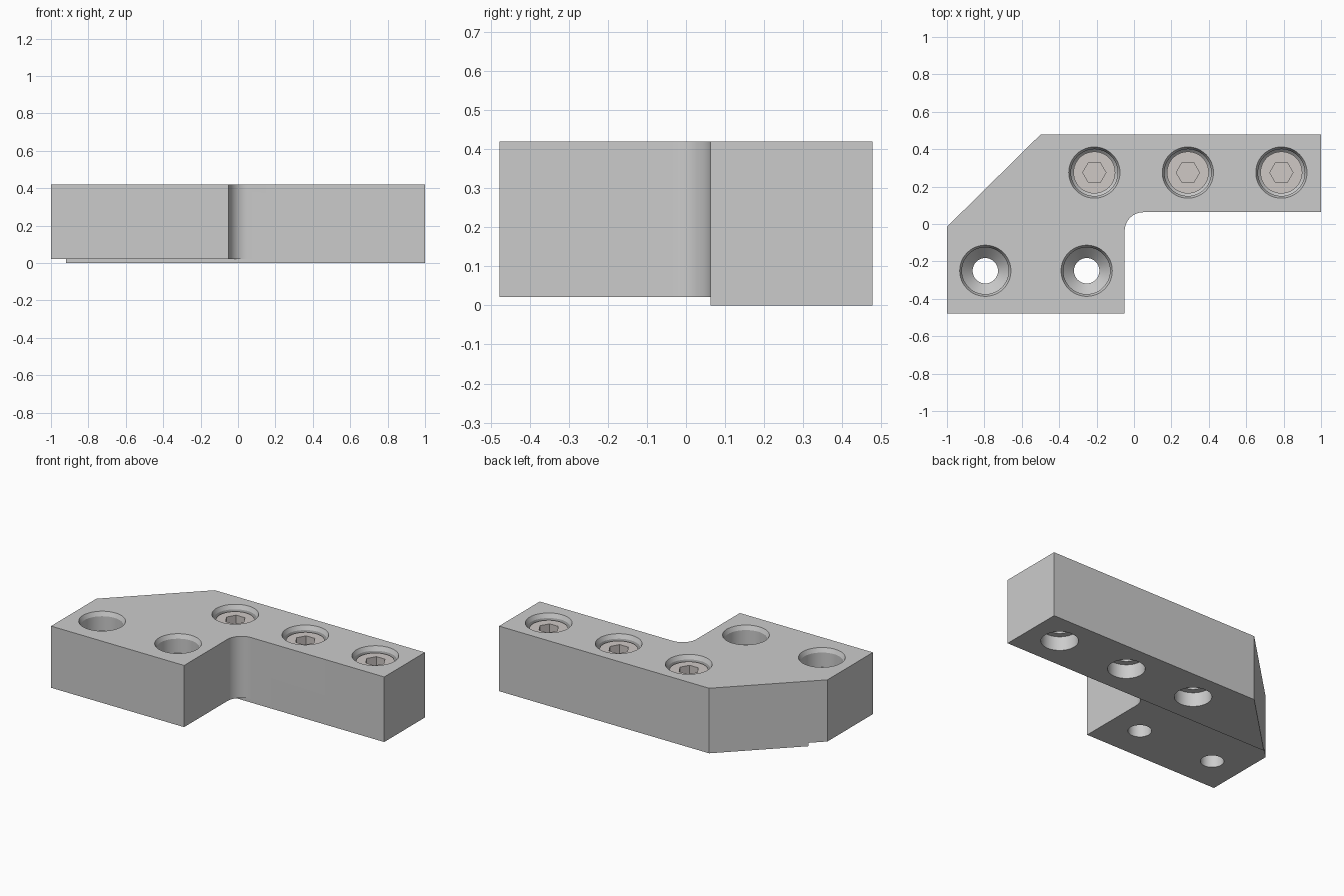
import bpy, bmesh
from math import sin, cos, pi, radians

if "Cube" in bpy.data.objects:
    bpy.data.objects.remove(bpy.data.objects["Cube"])

SEG = 48


def make_object(name, bm):
    bmesh.ops.recalc_face_normals(bm, faces=bm.faces)
    mesh = bpy.data.meshes.new(name)
    bm.to_mesh(mesh)
    bm.free()
    ob = bpy.data.objects.new(name, mesh)
    bpy.context.collection.objects.link(ob)
    return ob


def prism(name, outline, z0, z1):
    bm = bmesh.new()
    low = [bm.verts.new((x, y, z0)) for x, y in outline]
    high = [bm.verts.new((x, y, z1)) for x, y in outline]
    bm.faces.new(low)
    bm.faces.new(high)
    n = len(outline)
    for i in range(n):
        j = (i + 1) % n
        bm.faces.new((low[i], low[j], high[j], high[i]))
    return make_object(name, bm)


def turned(name, profile, x, y, seg=SEG):
    """Closed solid of revolution from (radius, z) points."""
    bm = bmesh.new()
    rings = [[bm.verts.new((x + r * cos(2 * pi * i / seg), y + r * sin(2 * pi * i / seg), z))
              for i in range(seg)] for r, z in profile]
    bm.faces.new(rings[0])
    bm.faces.new(rings[-1])
    for a, b in zip(rings, rings[1:]):
        for i in range(seg):
            j = (i + 1) % seg
            bm.faces.new((a[i], a[j], b[j], b[i]))
    return make_object(name, bm)


def cut(ob, cutter):
    cutter.hide_render = True
    mod = ob.modifiers.new("cut", 'BOOLEAN')
    mod.operation = 'DIFFERENCE'
    mod.solver = 'EXACT'
    mod.object = cutter
    bpy.context.view_layer.objects.active = ob
    bpy.ops.object.modifier_apply(modifier=mod.name)
    bpy.data.objects.remove(cutter)


def smooth(ob):
    bpy.ops.object.select_all(action='DESELECT')
    ob.select_set(True)
    bpy.context.view_layer.objects.active = ob
    bpy.ops.object.shade_smooth_by_angle(angle=radians(20))


# L-shaped block with filleted inner corner and chamfered back corner
fillet = [(0.05 + 0.1 * cos(radians(a)), -0.037 + 0.1 * sin(radians(a)))
          for a in range(180, 89, -9)]
outline = ([(-1, -0.478), (-0.048, -0.478), (-0.05, -0.1)] + fillet +
           [(1, 0.063), (1, 0.478), (-0.5, 0.478), (-1, -0.015)])
outline[1] = (-0.05, -0.478)
block = prism("bracket_block", outline, 0, 0.42)

# shallow relief under the front leg
cut(block, prism("relief_cutter", [(-1.2, -0.7), (0.3, -0.7), (0.3, 0.0635), (-1.2, 0.0635)],
                 -0.1, 0.022))

# stepped screw holes
upper = [(0.149, 0.447), (0.125, 0.393), (0.125, 0.30), (0.068, 0.24)]
open_holes = [(-0.795, -0.25), (-0.253, -0.25)]
screw_holes = [(x, 0.275) for x in (-0.212, 0.288, 0.788)]
for x, y in open_holes:
    cut(block, turned("hole_cutter", upper + [(0.068, -0.1)], x, y))
for x, y in screw_holes:
    lower = [(0.068, 0.09), (0.108, 0.09), (0.108, -0.1)]
    cut(block, turned("hole_cutter", upper + lower, x, y))
smooth(block)

# socket screws seated in the back row
steel = bpy.data.materials.new("screw_steel")
steel.diffuse_color = (0.62, 0.58, 0.56, 1)
steel.use_nodes = True
steel.node_tree.nodes["Principled BSDF"].inputs["Base Color"].default_value = steel.diffuse_color
for n, (x, y) in enumerate(screw_holes, 1):
    screw = turned(f"socket_screw_{n}",
                   [(0.112, 0.385), (0.112, 0.305), (0.066, 0.25), (0.066, 0.2)], x, y)
    cut(screw, turned("hex_cutter", [(0.062, 0.45), (0.062, 0.32)], x, y, 6))
    screw.data.materials.clear()
    screw.data.materials.append(steel)
    smooth(screw)
